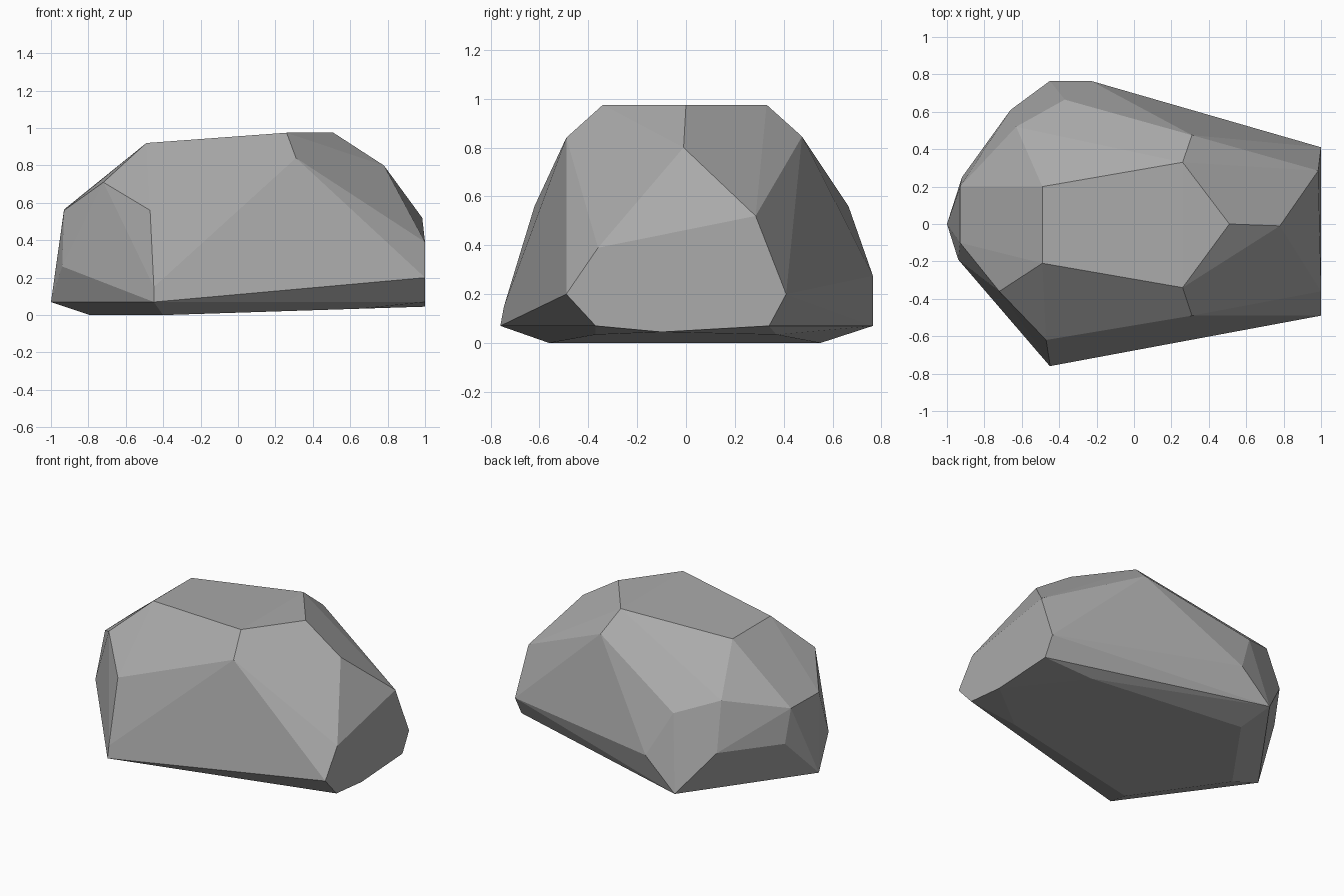
import bpy
import bmesh
import math

# Remove the default cube only
default_cube = bpy.data.objects.get("Cube")
if default_cube:
    bpy.data.objects.remove(default_cube, do_unlink=True)


def make_material(name, value):
    """Plain matte grey shared by the viewport and the render."""
    material = bpy.data.materials.new(name)
    material.use_nodes = True
    colour = (value, value, value, 1)
    material.diffuse_color = colour
    shader = material.node_tree.nodes["Principled BSDF"]
    shader.inputs["Base Color"].default_value = colour
    shader.inputs["Roughness"].default_value = 0.9
    return material


def make_boulder(name, rings, material):
    """Wrap a convex faceted skin around stacked rings of corners."""
    bm = bmesh.new()
    for ring in rings:
        for corner in ring:
            bm.verts.new(corner)
    hull = bmesh.ops.convex_hull(bm, input=bm.verts[:])
    loose = {v for v in hull["geom_interior"] + hull["geom_unused"]
             if isinstance(v, bmesh.types.BMVert)}
    bmesh.ops.delete(bm, geom=list(loose), context="VERTS")

    # Merge nearly coplanar triangles into broad chiselled facets
    bmesh.ops.dissolve_limit(bm, angle_limit=math.radians(4),
                             verts=bm.verts[:], edges=bm.edges[:])
    bmesh.ops.recalc_face_normals(bm, faces=bm.faces[:])

    mesh = bpy.data.meshes.new(name)
    bm.to_mesh(mesh)
    bm.free()
    mesh.materials.append(material)
    mesh.shade_flat()
    boulder = bpy.data.objects.new(name, mesh)
    bpy.context.collection.objects.link(boulder)
    return boulder


# Gently tilted underside
underside = [(-.79, 0, 0), (-.4, -.56, 0), (.65, -.37, .034),
             (1, -.1, .045), (.65, .37, .034), (-.4, .55, 0)]

# Wide base edge
base = [(-1, 0, .07), (-.45, -.76, .07), (1, -.37, .07),
        (1, .34, .07), (-.45, .765, .07)]

# Bevel just above the base
bevel = [(-.94, -.19, .26), (-.45, -.745, .15), (1, -.49, .2),
         (1, .41, .2), (-.23, .765, .275),
         (-.66, .61, .345), (-.92, .25, .34)]

# Sloping shoulders
shoulder = [(-.93, -.1, .56), (-.72, -.36, .71), (-.47, -.62, .56),
            (.31, -.49, .84), (1, -.36, .39), (.78, -.01, .8),
            (.985, .285, .52), (.31, .475, .845), (-.37, .665, .56),
            (-.63, .52, .66), (-.93, .2, .565)]

# Crown facet
crown = [(-.49, -.21, .92), (.26, -.34, .975), (.51, 0, .975),
         (.26, .33, .975), (-.49, .2, .92)]

stone_grey = make_material("stone grey", 0.4)
make_boulder("boulder", [underside, base, bevel, shoulder, crown], stone_grey)
